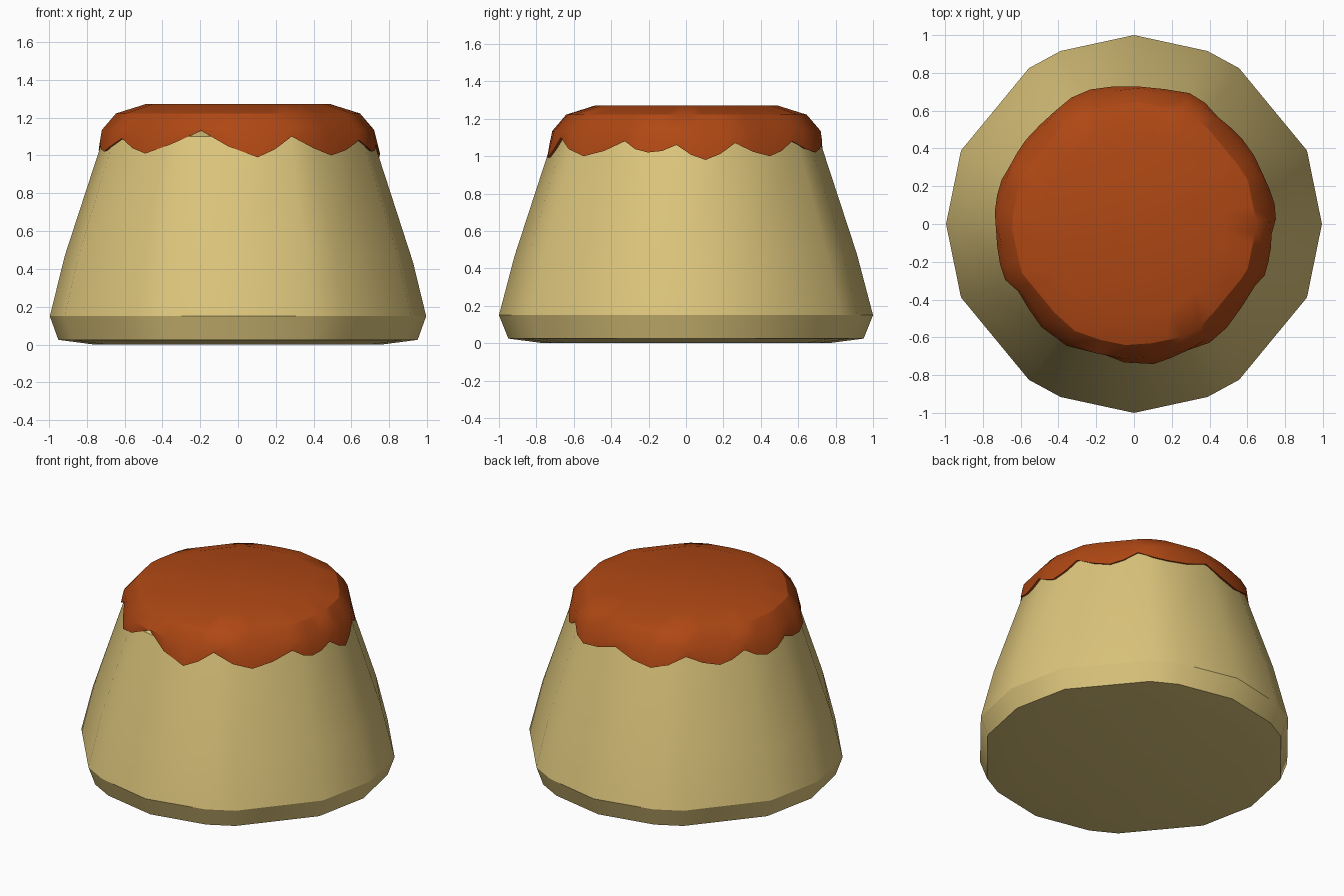
import bpy, bmesh, math, random
from math import radians, sin, cos

random.seed(4)
if "Cube" in bpy.data.objects:
    bpy.data.objects.remove(bpy.data.objects["Cube"])


def material(name, color):
    mat = bpy.data.materials.new(name)
    mat.use_nodes = True
    mat.diffuse_color = (*color, 1)
    mat.node_tree.nodes["Principled BSDF"].inputs["Base Color"].default_value = (*color, 1)
    return mat


def loft(name, rings, mat, smooth):
    """Skin a list of equal-length closed rings and cap both ends."""
    bm = bmesh.new()
    loops = [[bm.verts.new(p) for p in ring] for ring in rings]
    for low, high in zip(loops, loops[1:]):
        for i in range(len(low)):
            j = (i + 1) % len(low)
            bm.faces.new((low[i], low[j], high[j], high[i]))
    bm.faces.new(loops[0][::-1])
    bm.faces.new(loops[-1])
    bmesh.ops.recalc_face_normals(bm, faces=bm.faces)
    mesh = bpy.data.meshes.new(name)
    bm.to_mesh(mesh)
    bm.free()
    mesh.materials.append(mat)
    obj = bpy.data.objects.new(name, mesh)
    bpy.context.collection.objects.link(obj)
    bpy.ops.object.select_all(action="DESELECT")
    obj.select_set(True)
    bpy.context.view_layer.objects.active = obj
    bpy.ops.object.shade_smooth_by_angle(angle=radians(smooth))
    return obj


# Uneven polygon outline shared by both parts
quarter = [0, 23, 56, 67]
SIDES = sorted(set(quarter + [90] + [180 - a for a in quarter] + [180 + a for a in quarter]
                   + [270] + [360 - a for a in quarter if a]))


def outline(angle):
    """Distance to the unit outline polygon in a direction given in degrees."""
    angle %= 360
    ends = SIDES + [360]
    for a, b in zip(ends, ends[1:]):
        if a <= angle <= b:
            half = radians(b - a) / 2
            return cos(half) / cos(radians(angle - (a + b) / 2))


def point(angle, r, z):
    return (r * cos(radians(angle)), r * sin(radians(angle)), z)


# Custard body: flared, with a tucked-in foot
profile = [(0.0, 0.76), (0.025, 0.95), (0.15, 0.995), (0.48, 0.913), (1.1, 0.71), (1.15, 0.6)]
body = []
for k, (z, r) in enumerate(profile):
    wobble = 0.05 if k == 3 else 0
    ring = []
    for a in SIDES:
        dz = random.uniform(-wobble, wobble)
        rr = 1.0 if k == 2 and a % 180 == 90 else r - dz * 0.28
        ring.append(point(a, rr, z + dz))
    body.append(ring)
loft("custard_body", body, material("custard yellow", (0.72, 0.56, 0.20)), 32)


# Caramel sauce: rim heights round the edge, alternating drips and gaps
drips = [(-4, 1.06), (8, 0.98), (21, 1.07), (38, 1.0), (52, 1.08), (67, 1.02), (88, 1.08),
         (108, 1.0), (125, 1.08), (142, 1.01), (155, 1.08), (168, 1.01), (182, 1.07),
         (197, 1.02), (210, 1.09), (228, 1.01), (254, 1.13), (278, 0.99), (293, 1.1),
         (312, 1.0), (333, 1.08), (344, 1.02)]
rim = []
for (a, z), (b, w) in zip(drips, drips[1:] + [(drips[0][0] + 360, drips[0][1])]):
    rim += [(a, z), ((a + b) / 2, (z + w) / 2 - 0.012)]


def body_radius(a, z):
    return outline(a) * (0.913 - (z - 0.48) * 0.327)


sauce = [
    [point(a, body_radius(a, z) - 0.02, z + 0.01) for a, z in rim],
    [point(a, body_radius(a, z) + 0.016, z) for a, z in rim],
    [point(a, outline(a) * 0.715 + 0.01, 1.135) for a, z in rim],
    [point(a, outline(a) * 0.65, 1.222) for a, z in rim],
    [point(a, outline(a) * 0.49, 1.272) for a, z in rim],
]
loft("caramel_sauce", sauce, material("caramel brown", (0.43, 0.064, 0.007)), 32)
